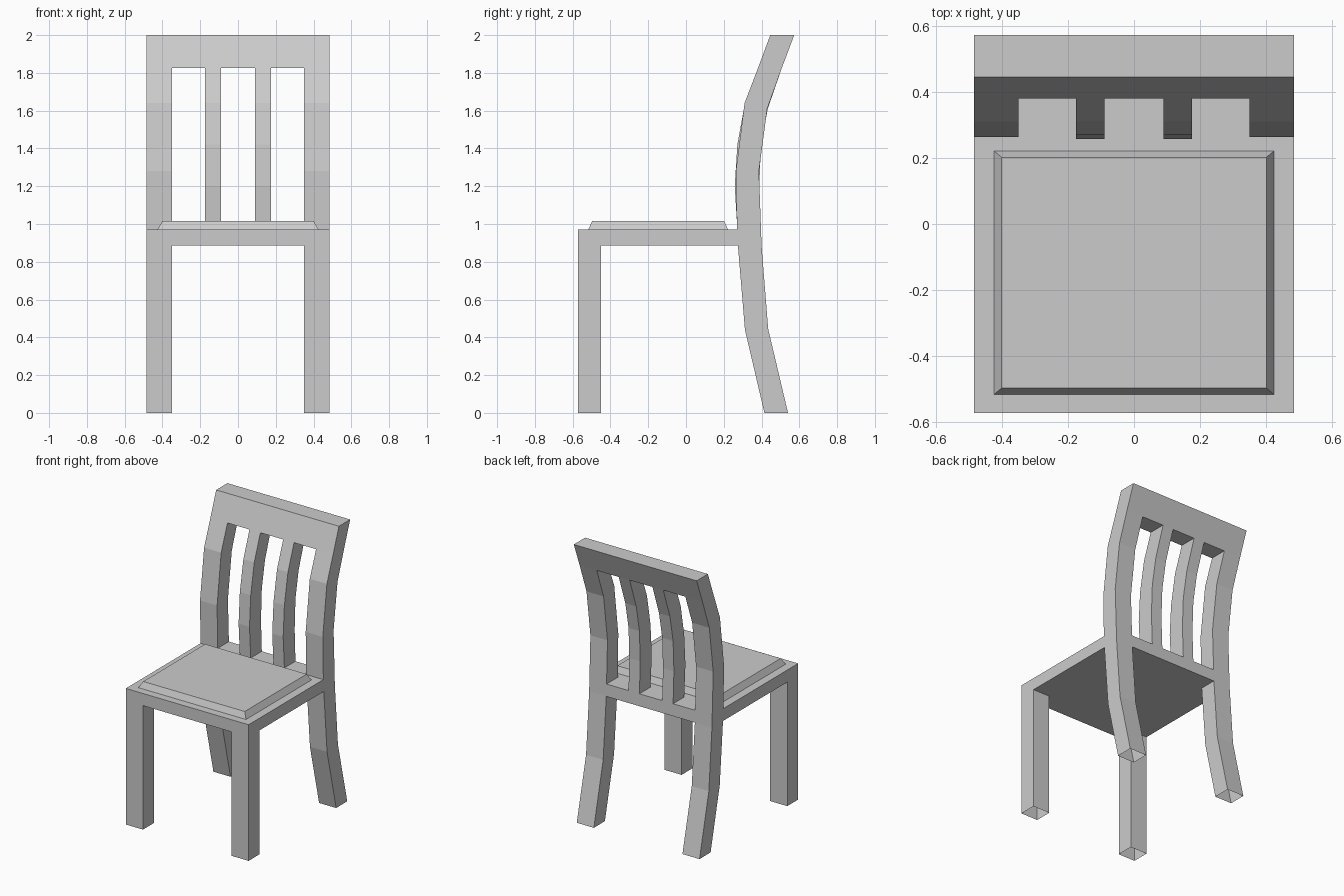
import bpy, bmesh

if "Cube" in bpy.data.objects:
    bpy.data.objects.remove(bpy.data.objects["Cube"])


def finish(name, bm):
    bmesh.ops.remove_doubles(bm, verts=bm.verts, dist=1e-5)
    bmesh.ops.recalc_face_normals(bm, faces=bm.faces)
    me = bpy.data.meshes.new(name)
    bm.to_mesh(me)
    bm.free()
    ob = bpy.data.objects.new(name, me)
    bpy.context.collection.objects.link(ob)
    return ob


def outward_faces(name, dims, point, solid):
    """Skin the solid cells of a lattice, leaving z = 0 ends open."""
    bm = bmesh.new()
    cells = {(i, j, k) for i in range(dims[0]) for j in range(dims[1])
             for k in range(dims[2]) if solid(i, j, k)}
    for c in sorted(cells):
        for axis in range(3):
            for step in (0, 1):
                n = list(c)
                n[axis] += 2 * step - 1
                if tuple(n) in cells or n[2] < 0:
                    continue
                u, v = [a for a in range(3) if a != axis]
                quad = []
                for du, dv in ((0, 0), (1, 0), (1, 1), (0, 1)):
                    p = list(c)
                    p[axis] += step
                    p[u] += du
                    p[v] += dv
                    quad.append(bm.verts.new(point(*p)))
                if (axis == 1) == bool(step):
                    quad.reverse()
                bm.faces.new(quad)
    return finish(name, bm)


# Chair frame: front legs, seat board, curved back posts and top rail
XS = (-0.485, -0.35, 0.35, 0.485)
FRONT = ((0.415, 0), (0.312, 0.44), (0.275, 0.885), (0.27, 0.972),
         (0.264, 1.28), (0.31, 1.64), (0.381, 1.825), (0.446, 2))
BACK = ((0.54, 0), (0.435, 0.445), (0.40, 0.885), (0.397, 0.972),
        (0.386, 1.28), (0.43, 1.61), (0.507, 1.825), (0.573, 2))
SEAT_ROW, RAIL_ROW = 2, 6


def frame_point(i, j, k):
    if j >= 2:
        y, z = (FRONT, BACK)[j - 2][k]
    else:
        y, z = (-0.573, -0.45)[j], FRONT[k][1]
    return XS[i], y, z


def frame_solid(i, j, k):
    if k == SEAT_ROW:
        return True
    if k == RAIL_ROW:
        return j == 2
    return i != 1 and (j == 2 or (j == 0 and k < SEAT_ROW))


outward_faces("chair_frame", (3, 3, 7), frame_point, frame_solid)

# Two curved back slats
SLAT_FRONT = ((0.272, 0.972), (0.258, 1.2), (0.272, 1.42),
              (0.312, 1.64), (0.381, 1.825))
SLAT_BACK = ((0.397, 0.972), (0.388, 1.2), (0.397, 1.42),
             (0.433, 1.61), (0.507, 1.825))
for side, x0, x1 in (("left", -0.176, -0.09), ("right", 0.09, 0.176)):
    bm = bmesh.new()
    loops = [[bm.verts.new(p) for p in ((x0, *f), (x1, *f), (x1, *b), (x0, *b))]
             for f, b in zip(SLAT_FRONT, SLAT_BACK)]
    for lo, hi in zip(loops, loops[1:]):
        for n in range(4):
            m = (n + 1) % 4
            bm.faces.new((lo[n], lo[m], hi[m], hi[n]))
    finish("back_slat_" + side, bm)

# Seat pad with chamfered sides
bm = bmesh.new()
base, top = [[bm.verts.new((x, y, z)) for x, y in
              ((-w, y0), (w, y0), (w, y1), (-w, y1))]
             for w, y0, y1, z in ((0.425, -0.517, 0.222, 0.972),
                                  (0.401, -0.497, 0.202, 1.015))]
for n in range(4):
    m = (n + 1) % 4
    bm.faces.new((base[n], base[m], top[m], top[n]))
bm.faces.new(top)
bm.faces.new(base[::-1])
finish("seat_pad", bm)
